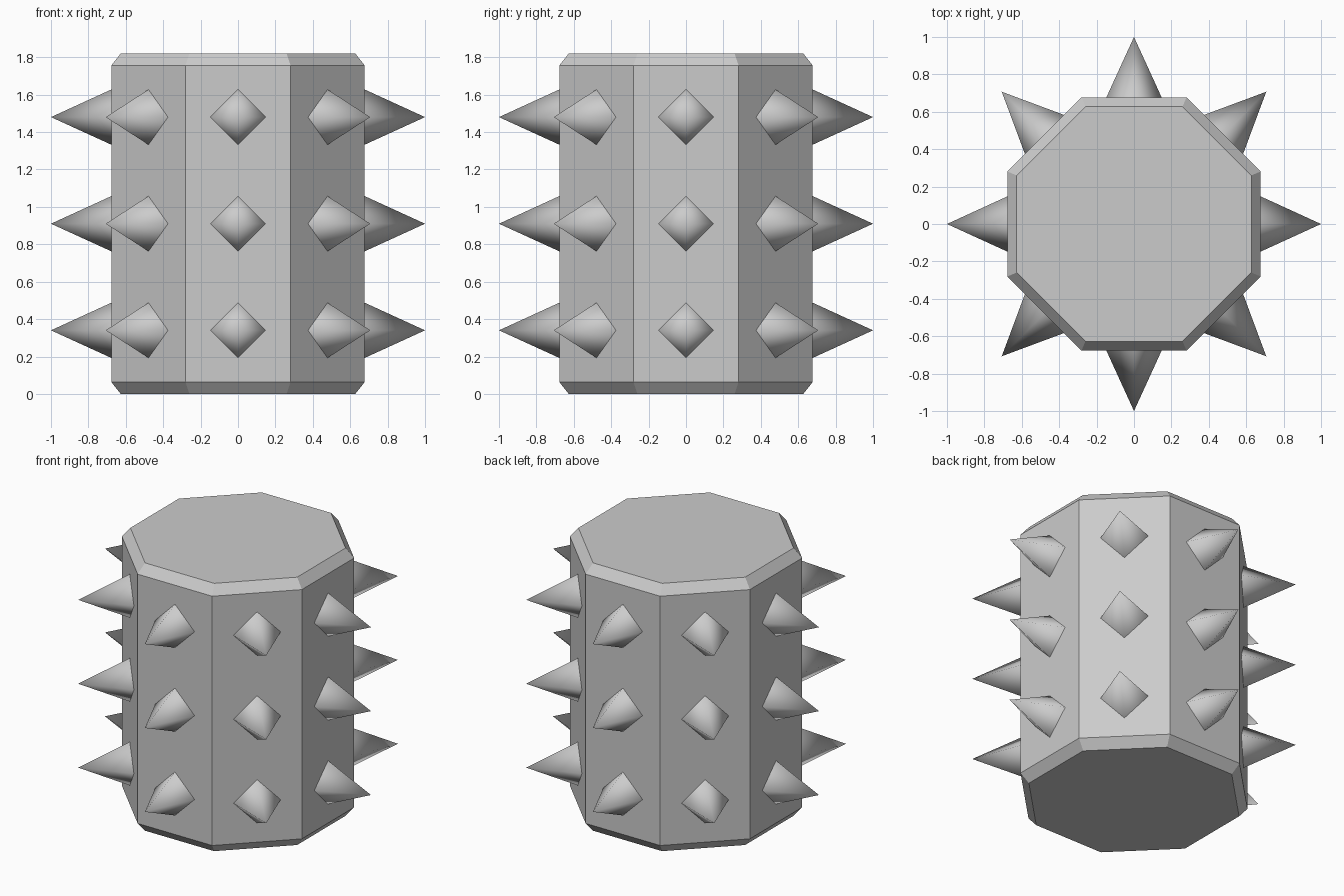
import bpy, bmesh, math
from mathutils import Matrix, Vector

if "Cube" in bpy.data.objects:
    bpy.data.objects.remove(bpy.data.objects["Cube"])

HEIGHT, APOTHEM, CHAMFER_H, CHAMFER_IN = 1.82, 0.677, 0.063, 0.05


def finish(bm, name, smooth=False):
    bmesh.ops.recalc_face_normals(bm, faces=bm.faces)
    for f in bm.faces:
        f.smooth = smooth
    mesh = bpy.data.meshes.new(name)
    bm.to_mesh(mesh)
    bm.free()
    obj = bpy.data.objects.new(name, mesh)
    bpy.context.collection.objects.link(obj)
    return obj


# Octagonal body with chamfered top and bottom rims
bm = bmesh.new()
rings = []
for z, a in ((0, APOTHEM - CHAMFER_IN), (CHAMFER_H, APOTHEM),
             (HEIGHT - CHAMFER_H, APOTHEM), (HEIGHT, APOTHEM - CHAMFER_IN)):
    r = a / math.cos(math.pi / 8)
    rings.append([bm.verts.new((r * math.cos(t), r * math.sin(t), z))
                  for t in (math.pi / 8 + i * math.pi / 4 for i in range(8))])
bm.faces.new(rings[0])
bm.faces.new(rings[-1])
for low, high in zip(rings, rings[1:]):
    for i in range(8):
        j = (i + 1) % 8
        bm.faces.new((low[i], low[j], high[j], high[i]))
finish(bm, "body")

# Four-sided spikes: one per face in each of three rows
for row, z in enumerate((0.34, 0.91, 1.48)):
    bm = bmesh.new()
    for i in range(8):
        spike = Matrix.Rotation(i * math.pi / 4, 4, 'Z') @ Matrix.Translation((0, 0, z))
        base = [bm.verts.new(spike @ Vector((APOTHEM - 0.005, y, dz)))
                for y, dz in ((0.15, 0), (0, 0.15), (-0.15, 0), (0, -0.15))]
        tip = bm.verts.new(spike @ Vector((1, 0, 0)))
        bm.faces.new(base)
        for k in range(4):
            bm.faces.new((base[k], base[(k + 1) % 4], tip))
    obj = finish(bm, f"spike_row_{row + 1}", True)
    # Keep the hidden base edge crisp
    for e in obj.data.edges:
        if all(abs(obj.data.vertices[v].co.xy.length - 1) > 0.01 for v in e.vertices):
            e.use_edge_sharp = True
